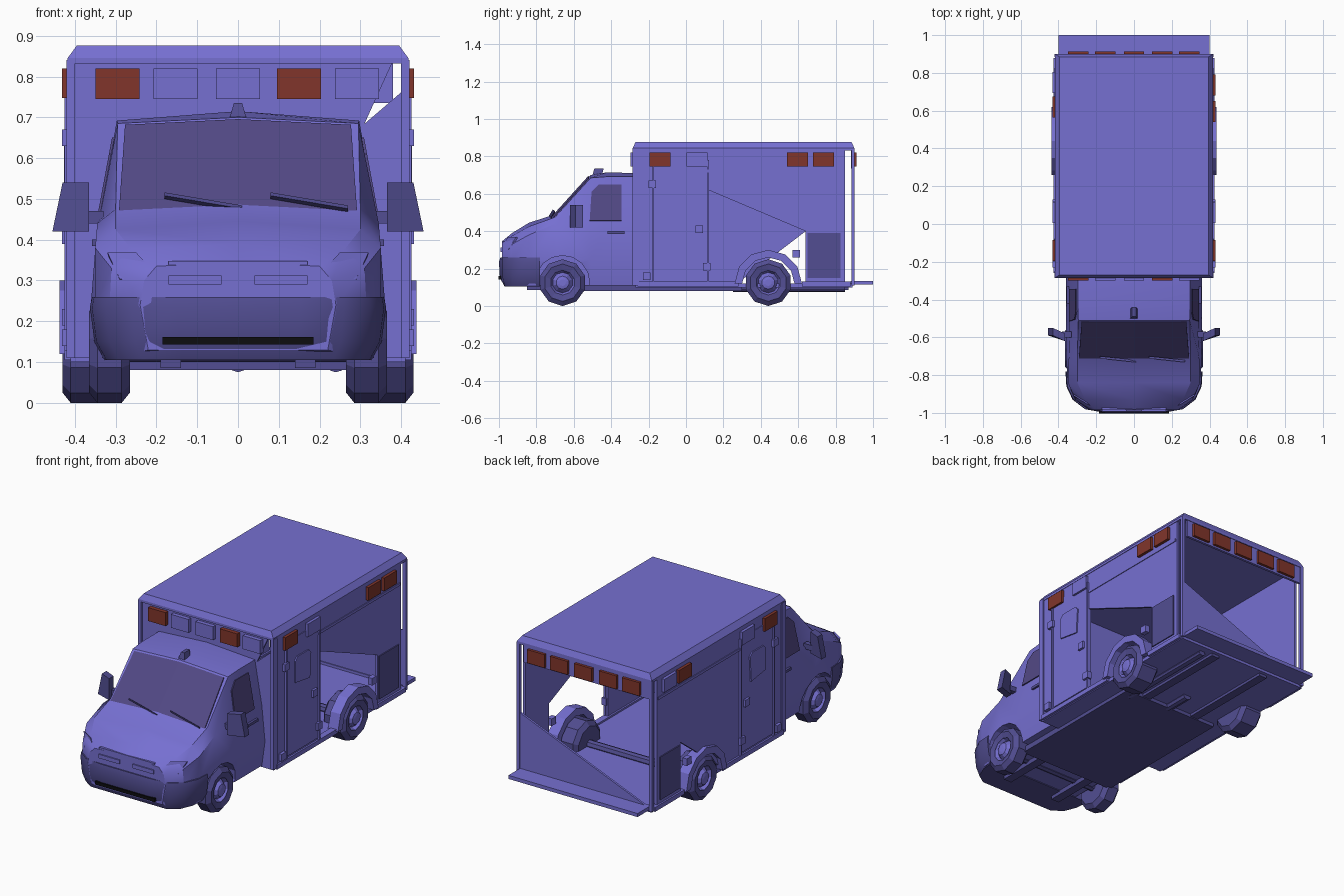
import bpy, bmesh, math
from mathutils import Vector

if "Cube" in bpy.data.objects:
    bpy.data.objects.remove(bpy.data.objects["Cube"])


def material(name, rgb):
    m = bpy.data.materials.new(name)
    m.diffuse_color = (*rgb, 1)
    m.use_nodes = True
    m.node_tree.nodes["Principled BSDF"].inputs["Base Color"].default_value = m.diffuse_color
    return m


BODY = material("violet_paint", (0.18, 0.16, 0.64))
RED = material("red_lens", (0.22, 0.036, 0.024))
GLASS = material("tinted_glass", (0.085, 0.066, 0.235))
TRIM = material("dark_violet_trim", (0.085, 0.076, 0.29))
BLACK = material("black_grille", (0.004, 0.004, 0.005))


def finish(name, bm, mat, smooth=None):
    bmesh.ops.recalc_face_normals(bm, faces=bm.faces)
    me = bpy.data.meshes.new(name)
    bm.to_mesh(me)
    bm.free()
    me.materials.append(mat)
    ob = bpy.data.objects.new(name, me)
    bpy.context.collection.objects.link(ob)
    if smooth:
        bpy.ops.object.select_all(action='DESELECT')
        ob.select_set(True)
        bpy.context.view_layer.objects.active = ob
        bpy.ops.object.shade_smooth_by_angle(angle=math.radians(smooth))
    return ob


def loft(name, rings, mat=BODY, smooth=None):
    """Skin a row of equal-length rings and cap both ends."""
    bm = bmesh.new()
    vs = [[bm.verts.new(p) for p in r] for r in rings]
    n = len(vs[0])
    for a, b in zip(vs, vs[1:]):
        for i in range(n):
            j = (i + 1) % n
            bm.faces.new((a[i], a[j], b[j], b[i]))
    bm.faces.new(vs[0])
    bm.faces.new(vs[-1])
    return finish(name, bm, mat, smooth)


def prism(name, pts, vec, mat=BODY):
    v = Vector(vec)
    return loft(name, [pts, [Vector(p) + v for p in pts]], mat)


def box(name, x, y, z, mat=BODY):
    ring = [(x[0], y[0]), (x[1], y[0]), (x[1], y[1]), (x[0], y[1])]
    return loft(name, [[(a, b, h) for a, b in ring] for h in z], mat)


def side_plate(name, s, pts, x=0.413, t=0.008, mat=BODY):
    return prism(name, [(s * x, y, z) for y, z in pts], (s * t, 0, 0), mat)


def rect(y0, y1, z0, z1):
    return [(y0, z0), (y1, z0), (y1, z1), (y0, z1)]


def circle(x, y, z, r, n, start=0.0):
    return [(x, y + r * math.sin(start + i * math.tau / n),
             z - r * math.cos(start + i * math.tau / n)) for i in range(n)]


# Cab: cross-sections (x, z) of the right half, from nose to bulkhead
stations = [
    (-0.985, [(.22, .13), (.24, .24), (.23, .30), (.20, .335), (0, .345)]),
    (-0.93, [(.29, .11), (.315, .24), (.31, .33), (.26, .375), (0, .39)]),
    (-0.84, [(.33, .11), (.35, .24), (.35, .38), (.30, .425), (0, .445)]),
    (-0.70, [(.34, .11), (.36, .25), (.345, .44), (.30, .475), (0, .49)]),
    (-0.51, [(.34, .11), (.36, .25), (.34, .45), (.295, .685), (0, .70)]),
    (-0.42, [(.34, .11), (.36, .25), (.34, .45), (.297, .692), (0, .715)]),
    (-0.265, [(.34, .11), (.36, .25), (.34, .45), (.297, .692), (0, .71)]),
]
cab = loft("cab", [[(x, y, z) for x, z in h] + [(-x, y, z) for x, z in h[-2::-1]]
                   for y, h in stations], BODY, 32)

# Front wheel wells
for s in (-1, 1):
    well = loft("wheel_well_cutter", [circle(s * .25, -.66, .125, .145, 16),
                                      circle(s * .5, -.66, .125, .145, 16)])
    well.hide_render = True
    well.hide_viewport = True
    cut = cab.modifiers.new("wheel_well", 'BOOLEAN')
    cut.operation = 'DIFFERENCE'
    cut.object = well

# Bumper wrapped around the nose
plan = [(.15, -1.0), (.26, -.98), (.325, -.93), (.358, -.86), (.363, -.78)]
plan = plan + [(-x, y) for x, y in plan[::-1]]
loft("front_bumper", [[(x * k, max(y, -1 + d), z) for x, y in plan]
                      for z, k, d in ((.105, .9, .03), (.15, .97, .005), (.235, 1, 0), (.26, .985, .008))],
     TRIM, 35)
box("lower_grille", (-.185, .185), (-1.003, -.98), (.143, .161), BLACK)
for s in (-1, 1):
    # Nose vents, headlights
    box("nose_vent", sorted((s * .04, s * .17)), (-.992, -.96), (.29, .312))
    prism("headlight", [(s * .19, -.975, .30), (s * .29, -.94, .30), (s * .32, -.90, .365), (s * .25, -.945, .365)],
          (0, -.008, .004))
box("nose_badge_bar", (-.17, .17), (-.985, -.95), (.338, .348))
prism("roof_antenna_fin", [(-.02, -.50, .70), (.02, -.50, .70), (.01, -.49, .735), (-.01, -.49, .735)],
      (0, .05, 0), TRIM)

# Windscreen in two halves and side windows
n = Vector((0, -.74, .67))
for s in (-1, 1):
    pts = []
    for x, t in ((0, -.1), (.292, -.06), (.277, .96), (0, .96)):
        z = .49 + .21 * t - .015 * x / .3
        pts.append(Vector((s * x, -.70 + .19 * t, z)) - n * .002)
    prism("windscreen", pts, n * .008, GLASS)
    prism("cab_side_window", [(s * (.34 - (z - .45) * .186), y, z) for y, z in
                              ((-.515, .455), (-.345, .455), (-.345, .65), (-.465, .65), (-.505, .61))],
          (s * .006, 0, .001), GLASS)
    box("cab_door_handle", sorted((s * .34, s * .358)), (-.42, -.33), (.385, .40), TRIM)
    # Door mirrors
    prism("door_mirror", [(s * .365, -.58, .42), (s * .455, -.55, .42), (s * .43, -.55, .54), (s * .365, -.58, .54)],
          (0, -.04, 0), TRIM)
    box("mirror_arm", sorted((s * .33, s * .38)), (-.60, -.57), (.44, .47), TRIM)
# Wipers
for x0 in (-.18, .08):
    prism("wiper", [(x0, -.70, .500), (x0 + .19, -.72, .468), (x0 + .19, -.72, .476), (x0, -.70, .508)],
          (0, -.012, .008), TRIM)

# Rear box: walls with open panels, bulkhead, floor
side_plate("right_wall", 1, [(-.27, .11), (.12, .11), (.12, .62), (.64, .40), (.64, .11),
                             (.85, .11), (.85, .84), (-.27, .84)], .400, .015)
side_plate("left_wall", -1, [(-.27, .11), (.26, .11), (.64, .40), (.64, .11),
                             (.85, .11), (.85, .84), (-.27, .84)], .400, .015)
prism("front_bulkhead", [(x, -.275, z) for x, z in ((-.41, .11), (.41, .11), (.41, .77), (.31, .684),
                                                    (.38, .838), (-.41, .838))], (0, .012, 0))
box("box_floor", (-.41, .41), (-.27, .89), (.10, .12))
prism("rear_door_panel", [(-.41, .885, .12), (.41, .885, .12), (.41, .885, .45)], (0, .012, 0))
box("rear_header", (-.41, .38), (.883, .897), (.735, .84))

# Roof with chamfered edge
loft("box_roof", [[(sx * w, y0 if sy < 0 else y1, z) for sx, sy in ((-1, -1), (1, -1), (1, 1), (-1, 1))]
                  for z, w, y0, y1 in ((.832, .418, -.285, .90), (.845, .418, -.285, .90), (.876, .395, -.27, .885))])
# Rear step
box("rear_step", (-.40, .40), (.88, 1.0), (.115, .135))

for s in (-1, 1):
    # Corner posts, skirts and door trim
    box("rear_post", sorted((s * .40, s * .42)), (.885, .90), (.11, .84))
    box("front_post", sorted((s * .40, s * .42)), (-.285, -.25), (.11, .84))
    box("side_skirt", sorted((s * .39, s * .425)), (-.26, .28), (.105, .13))
    box("rear_skirt", sorted((s * .39, s * .425)), (.62, .88), (.105, .13))
    side_plate("door_panel", s, rect(-.165, .11, .14, .78), .413, .006)
    side_plate("door_edge_trim", s, rect(.112, .122, .13, .78), .413, .012)
    side_plate("door_front_trim", s, rect(-.18, -.17, .13, .78), .413, .012)
    side_plate("door_window", s, [(-.10, .53), (.03, .51), (.04, .65), (.02, .67), (-.08, .67), (-.10, .65)], .417, .009)
    side_plate("locker_door", s, rect(.65, .825, .15, .39), .413, .008, TRIM)
    side_plate("wall_rail", s, rect(-.16, .84, .715, .73), .413, .006)
    for y, z in ((-.18, .65), (-.21, .16), (.11, .21), (.07, .41), (.59, .28)):
        box("hinge_block", sorted((s * .405, s * .432)), (y - .02, y + .02), (z - .02, z + .02))
    # Rear wheel flare
    arc = [(a * math.pi / 6) for a in range(7)]
    outline = [(.44 - r * math.cos(a), .12 + r * math.sin(a))
               for r, row in ((.18, arc), (.14, arc[::-1])) for a in row]
    side_plate("rear_wheel_flare", s, outline, .375, .062)


# Warning lights: body-coloured and red lenses
def side_light(s, y, mat):
    side_plate("side_warning_light", s, rect(y - .056, y + .056, .747, .82), .413, .018, mat)


for y, mat in ((-.14, RED), (.06, BODY), (.595, RED), (.735, RED)):
    side_light(1, y, mat)
for y, mat in ((-.14, RED), (.06, BODY), (.62, RED), (.75, BODY)):
    side_light(-1, y, mat)
for i, x in enumerate((-.295, -.153, 0, .15, .292)):
    box("front_warning_light", (x - .054, x + .054), (-.298, -.27), (.745, .82), RED if i in (0, 3) else BODY)
    box("rear_warning_light", (x - .054, x + .054), (.89, .912), (.745, .82), RED)

# Wheels: low-sided tyre around a dished hub
for y, x_out, width in ((-.66, .365, .10), (.44, .43, .14)):
    for s in (-1, 1):
        hub = [(.018, .0), (.035, -.004), (.055, -.03), (.068, -.008), (.068, -.05)]
        tyre = [(.066, -.008), (.10, 0), (.125, -.02), (.125, -width + .02), (.10, -width), (.04, -width)]
        loft("wheel_hub", [circle(s * (x_out + d), y, .125, r, 10) for r, d in hub])
        bm_rings = [(.066, -.05)] + tyre
        loft("tyre", [circle(s * (x_out + d), y, .125, r, 10) for r, d in bm_rings], TRIM)
    loft("axle", [circle(-.3, y, .125, .025, 8), circle(.3, y, .125, .025, 8)], TRIM)

# Underbody
box("under_pan", (-.30, .30), (-.56, .30), (.08, .112), TRIM)
for s in (-1, 1):
    box("chassis_rail", sorted((s * .14, s * .19)), (-.85, .87), (.085, .11), TRIM)
loft("exhaust_pipe", [[(.24 + .02 * math.cos(a), y, .09 + .015 * math.sin(a))
                       for a in (i * math.tau / 8 for i in range(8))] for y in (.25, .85)], TRIM)
loft("drive_shaft", [[(.025 * math.cos(a), y, .095 + .02 * math.sin(a))
                      for a in (i * math.tau / 8 for i in range(8))] for y in (.28, .44)], TRIM)
